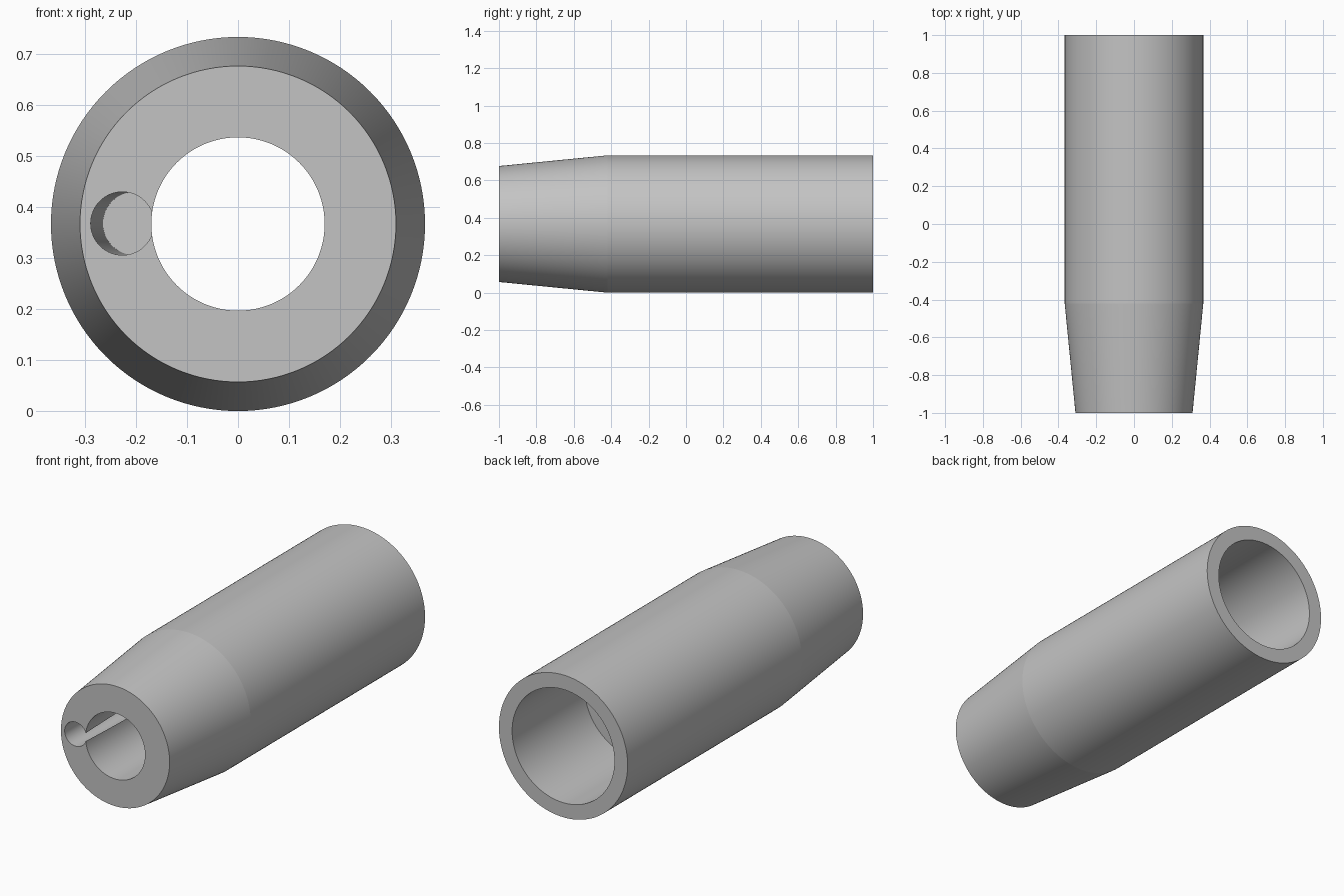
import bpy, bmesh, math
from mathutils import Matrix, Vector

cube = bpy.data.objects.get("Cube")
if cube:
    bpy.data.objects.remove(cube, do_unlink=True)

RADIUS = 0.367   # outer radius, also the height of the axis


def add_object(name, bm):
    bmesh.ops.recalc_face_normals(bm, faces=bm.faces)
    mesh = bpy.data.meshes.new(name)
    bm.to_mesh(mesh)
    bm.free()
    obj = bpy.data.objects.new(name, mesh)
    bpy.context.collection.objects.link(obj)
    return obj


def lathe(name, profile, segments):
    """Revolve a closed (radius, y) profile around the sleeve axis."""
    bm = bmesh.new()
    rings = []
    for i in range(segments):
        a = 2 * math.pi * i / segments
        rings.append([bm.verts.new((r * math.cos(a), y, RADIUS + r * math.sin(a)))
                      for r, y in profile])
    n = len(profile)
    for i, ring in enumerate(rings):
        nxt = rings[(i + 1) % segments]
        for j in range(n):
            k = (j + 1) % n
            bm.faces.new((ring[j], ring[k], nxt[k], nxt[j]))
    return add_object(name, bm)


# Plain grey material
grey = bpy.data.materials.new("plain grey")
grey.use_nodes = True
colour = (0.55, 0.55, 0.55, 1)
grey.diffuse_color = colour
grey.node_tree.nodes["Principled BSDF"].inputs["Base Color"].default_value = colour

# Sleeve: tapered nose, narrow front bore, wide rear bore
sleeve = lathe("tapered_sleeve", [
    (0.17, -1), (0.31, -1), (RADIUS, -0.42),
    (RADIUS, 1), (0.292, 1), (0.292, 0.41), (0.17, 0.41)], 128)
sleeve.data.materials.append(grey)

# Slightly inclined blind channel that opens into the front bore
start = Vector((-0.227, -1, RADIUS + 0.001))
end = Vector((-0.203, 0.3, RADIUS + 0.001))
axis = (end - start).normalized()
start -= axis * 0.1
bm = bmesh.new()
bmesh.ops.create_cone(
    bm, cap_ends=True, segments=96, radius1=0.062, radius2=0.062,
    depth=(end - start).length,
    matrix=Matrix.Translation((start + end) / 2)
    @ axis.to_track_quat('Z', 'Y').to_matrix().to_4x4())
cutter = add_object("channel_cutter", bm)
cutter.data.materials.append(grey)
cutter.hide_render = True

cut = sleeve.modifiers.new("channel", 'BOOLEAN')
cut.operation = 'DIFFERENCE'
cut.solver = 'EXACT'
cut.object = cutter

bpy.ops.object.select_all(action='DESELECT')
bpy.context.view_layer.objects.active = sleeve
sleeve.select_set(True)
bpy.ops.object.modifier_apply(modifier=cut.name)
bpy.data.objects.remove(cutter, do_unlink=True)

# Smooth walls, crisp rims and taper line
bpy.ops.object.shade_smooth_by_angle(angle=math.radians(4.5))
